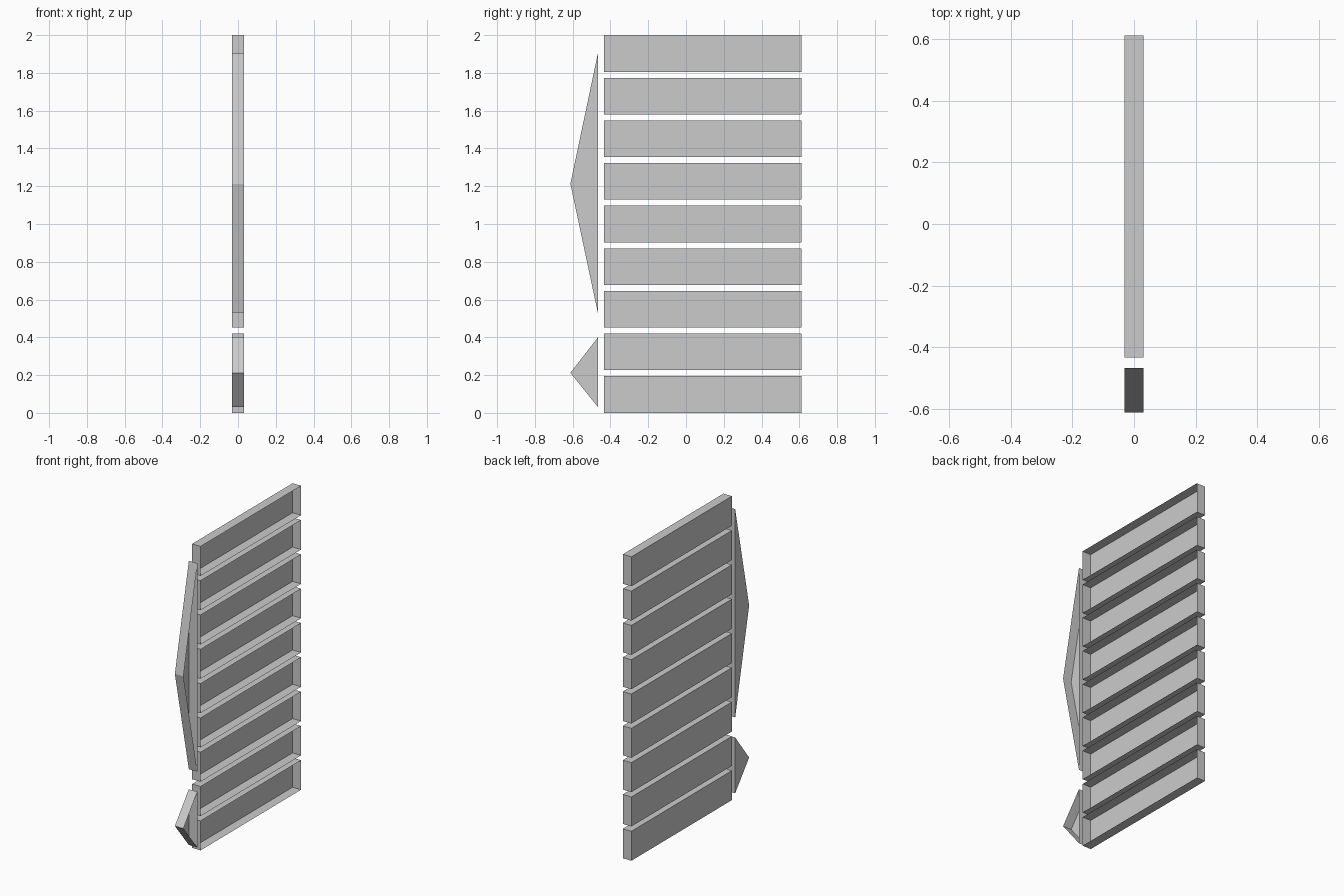
import bpy

if "Cube" in bpy.data.objects:
    bpy.data.objects.remove(bpy.data.objects["Cube"])

HALF_X = 0.031  # half thickness of every part


def open_prism(name, profile):
    """Extrude a (y, z) outline along x; closed on -x, open on +x."""
    n = len(profile)
    verts = [(x, y, z) for x in (-HALF_X, HALF_X) for y, z in profile]
    faces = [tuple(reversed(range(n)))]  # back panel at -x
    faces += [(i, (i + 1) % n, n + (i + 1) % n, n + i) for i in range(n)]
    mesh = bpy.data.meshes.new(name)
    mesh.from_pydata(verts, [], faces)
    mesh.update()
    obj = bpy.data.objects.new(name, mesh)
    bpy.context.collection.objects.link(obj)
    return obj


# Stacked slats, evenly spaced
COUNT, HEIGHT = 9, 0.194
PITCH = (2.0 - HEIGHT) / (COUNT - 1)
Y0, Y1 = -0.433, 0.612
for i in range(COUNT):
    z0 = i * PITCH
    z1 = z0 + HEIGHT
    open_prism(f"slat_{i + 1}", [(Y0, z0), (Y1, z0), (Y1, z1), (Y0, z1)])

# Triangular fins along the front edge: bottom, tip and top heights
BASE_Y, TIP_Y = -0.467, -0.612
for name, low, tip, high in (("lower_fin", 0.032, 0.212, 0.399),
                             ("upper_fin", 0.531, 1.213, 1.902)):
    open_prism(name, [(BASE_Y, low), (BASE_Y, high), (TIP_Y, tip)])
